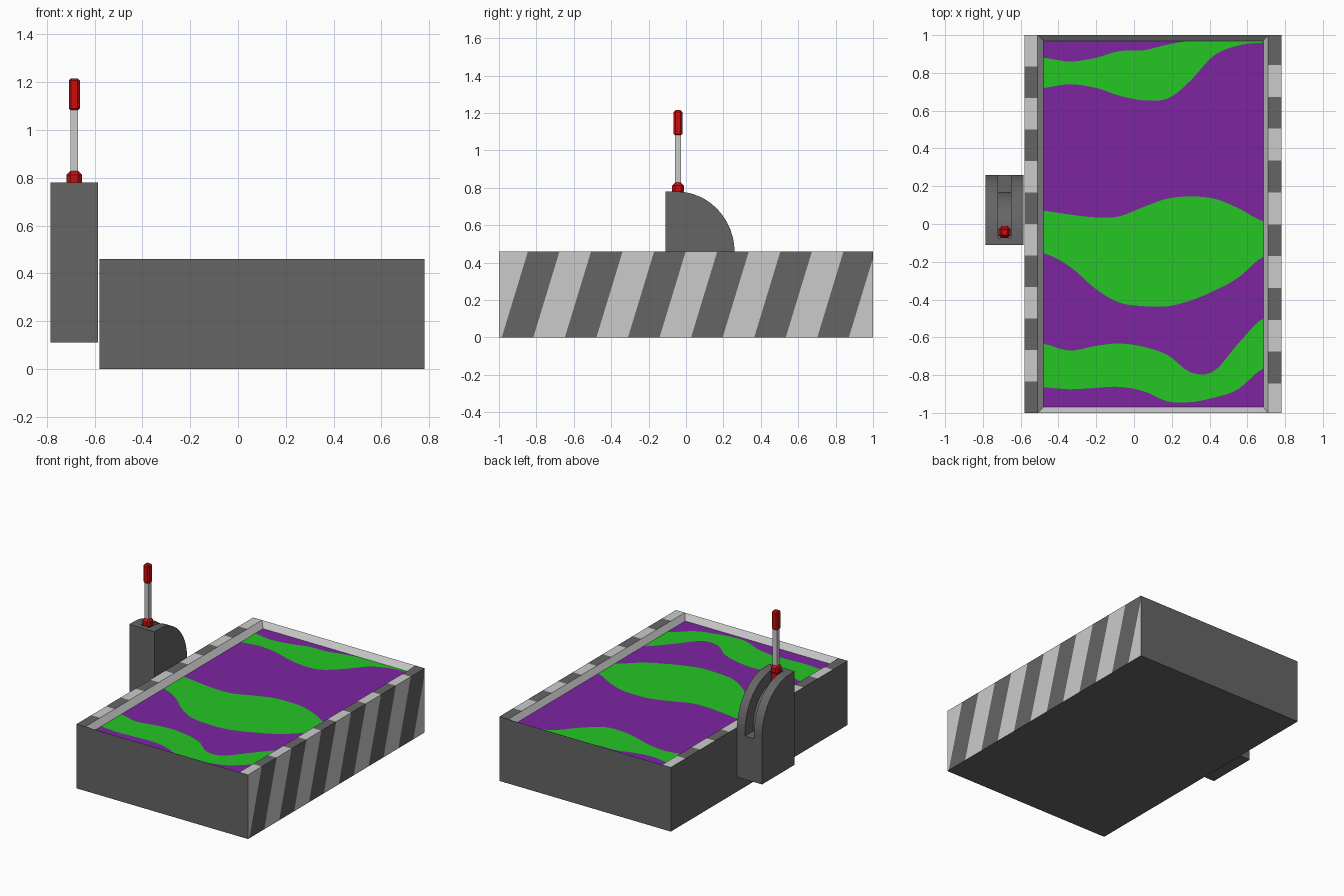
import bpy, bmesh, math
from mathutils import Vector

if "Cube" in bpy.data.objects:
    bpy.data.objects.remove(bpy.data.objects["Cube"])


def material(name, rgb):
    m = bpy.data.materials.new(name)
    m.diffuse_color = (*rgb, 1)
    m.use_nodes = True
    m.node_tree.nodes["Principled BSDF"].inputs["Base Color"].default_value = m.diffuse_color
    return m


DARK = material("dark grey", (0.13, 0.13, 0.13))
LIGHT = material("light grey", (0.6, 0.6, 0.6))
PURPLE = material("purple", (0.205, 0.018, 0.355))
GREEN = material("green", (0.018, 0.57, 0.018))
RED = material("red", (0.6, 0.004, 0.004))


def finish(name, bm, *mats, normals=True):
    if normals:
        bmesh.ops.recalc_face_normals(bm, faces=bm.faces)
    me = bpy.data.meshes.new(name)
    bm.to_mesh(me)
    bm.free()
    for m in mats:
        me.materials.append(m)
    ob = bpy.data.objects.new(name, me)
    bpy.context.collection.objects.link(ob)
    return ob


def box(name, x, y, z0, z1, half, mat, bevel=0):
    bm = bmesh.new()
    bmesh.ops.create_cube(bm, size=1)
    for v in bm.verts:
        v.co = (x + v.co.x * 2 * half, y + v.co.y * 2 * half,
                (z0 + z1) / 2 + v.co.z * (z1 - z0))
    if bevel:
        bmesh.ops.bevel(bm, geom=bm.edges[:], offset=bevel, segments=1, affect='EDGES')
    return finish(name, bm, mat)


def extrude_x(name, profile, x0, x1, mat):
    bm = bmesh.new()
    f = bm.faces.new([bm.verts.new((x0, y, z)) for y, z in profile])
    r = bmesh.ops.extrude_face_region(bm, geom=[f])
    bmesh.ops.translate(bm, vec=(x1 - x0, 0, 0),
                        verts=[g for g in r["geom"] if isinstance(g, bmesh.types.BMVert)])
    return finish(name, bm, mat)


# Tank: outer box with a flat rim on both long sides and sloping inner walls
X0, X1, TOP, POOL = -0.58, 0.78, 0.46, 0.418
RIM0, RIM1, IN0, IN1, INY = -0.51, 0.71, -0.48, 0.685, 0.97
bm = bmesh.new()


def loop(xa, xb, y, z):
    return [bm.verts.new(p) for p in ((xa, -y, z), (xb, -y, z), (xb, y, z), (xa, y, z))]


base, top = loop(X0, X1, 1, 0), loop(X0, X1, 1, TOP)
rim, inner = loop(RIM0, RIM1, 1, TOP), loop(IN0, IN1, INY, POOL)
bm.faces.new(base[::-1])
for i in (1, 3):
    j = (i + 1) % 4
    bm.faces.new((base[i], base[j], top[j], top[i]))
    bm.faces.new((top[i], top[j], rim[j], rim[i]))
bm.faces.new((base[0], base[1], top[1], rim[1], rim[0], top[0]))
bm.faces.new((base[2], base[3], top[3], rim[3], rim[2], top[2]))
for i in range(4):
    j = (i + 1) % 4
    bm.faces.new((rim[i], rim[j], inner[j], inner[i])).material_index = 1
bmesh.ops.recalc_face_normals(bm, faces=bm.faces)
# the open floor leaves orientation to be fixed by the outer bottom
bm.faces.ensure_lookup_table()
if bm.faces[0].normal.z > 0:
    bmesh.ops.reverse_faces(bm, faces=bm.faces[:])

# Hazard stripes: slanted on the right side and its rim, straight on the left rim
STEP, SLANT = 0.1687, 0.14 / TOP


def right_part(f):
    c = f.calc_center_median()
    return c.x > X1 - 1e-4 or (c.x > RIM1 and c.z > TOP - 1e-4 and f.normal.z > 0.99)


def left_part(f):
    c = f.calc_center_median()
    return c.x < RIM0 and c.z > TOP - 1e-4


def cut(test, co, no):
    faces = [f for f in bm.faces if test(f)]
    geom = set(faces)
    for f in faces:
        geom.update(f.edges)
        geom.update(f.verts)
    bmesh.ops.bisect_plane(bm, geom=list(geom), plane_co=co, plane_no=no, dist=1e-5)
    bm.normal_update()


for k in range(13):
    cut(right_part, (0, -0.845 + STEP * k, TOP), Vector((0, 1, -SLANT)))
for k in range(1, 12):
    cut(left_part, (0, 1 - k / 6, TOP), Vector((0, 1, 0)))
for f in bm.faces:
    c = f.calc_center_bounds()
    if right_part(f):
        # sample an interior point of the stripe
        p = f.calc_center_median()
        s = p.y - SLANT * (p.z - TOP)
        f.material_index = math.floor((s + 0.845) / STEP) % 2
    elif left_part(f):
        f.material_index = 1 - math.floor((1 - c.y) * 6) % 2
finish("tank", bm, DARK, LIGHT, normals=False)

# Liquid surface: purple and green bands between wavy borders
XS = [-0.48, -0.34, -0.2, -0.08, 0.05, 0.18, 0.3, 0.42, 0.55, 0.685]
WAVES = [
    [-0.865, -0.875, -0.868, -0.862, -0.885, -0.94, -0.943, -0.92, -0.875, -0.765],
    [-0.635, -0.67, -0.645, -0.633, -0.65, -0.695, -0.785, -0.78, -0.635, -0.5],
    [-0.155, -0.225, -0.345, -0.415, -0.435, -0.435, -0.405, -0.355, -0.285, -0.175],
    [0.07, 0.05, 0.035, 0.04, 0.09, 0.135, 0.145, 0.135, 0.085, 0.015],
    [0.72, 0.74, 0.72, 0.68, 0.655, 0.665, 0.76, 0.89, 0.945, 0.96],
    [0.88, 0.86, 0.88, 0.915, 0.92, 0.95, 0.97, 0.97, 0.97, 0.97],
]


def smooth(v, n=5):
    out = []
    for i in range(len(v) - 1):
        a, b, c, d = v[max(i - 1, 0)], v[i], v[i + 1], v[min(i + 2, len(v) - 1)]
        for s in range(n):
            t = s / n
            out.append(b + 0.5 * t * (c - a + t * (2*a - 5*b + 4*c - d + t * (3*(b - c) + d - a))))
    return out + [v[-1]]


def straight(v, n=5):
    return [a + (b - a) * s / n for a, b in zip(v, v[1:]) for s in range(n)] + [v[-1]]


xs = straight(XS)
rows = [[-INY] * len(xs)] + [[min(y, INY) for y in smooth(w)] for w in WAVES] + [[INY] * len(xs)]
bm = bmesh.new()
grid = [[bm.verts.new((x, y, POOL)) for x, y in zip(xs, r)] for r in rows]
for b in range(len(grid) - 1):
    lo, hi = grid[b], grid[b + 1]
    for i in range(len(xs) - 1):
        if max(hi[i].co.y - lo[i].co.y, hi[i+1].co.y - lo[i+1].co.y) > 1e-4:
            bm.faces.new((lo[i], lo[i+1], hi[i+1], hi[i])).material_index = b % 2
bmesh.ops.remove_doubles(bm, verts=bm.verts[:], dist=1e-5)
finish("liquid_surface", bm, PURPLE, GREEN, normals=False)


# Lever housing: rounded quadrant block with a curved slot
def arc(ry, rz, n=12):
    return [(-0.05 + ry * math.sin(math.pi / 2 * i / n),
             0.455 + rz * math.cos(math.pi / 2 * i / n)) for i in range(n + 1)]


housing = extrude_x("lever_housing",
                    [(-0.11, 0.11), (-0.11, 0.78)] + arc(0.31, 0.325) + [(0.26, 0.11)],
                    -0.785, -0.586, DARK)
slot = extrude_x("slot_cutter",
                 [(-0.075, 0.9), (-0.075, 0.69)] + arc(0.22, 0.235)
                 + [(0.17, 0.42), (0.4, 0.42), (0.4, 0.9)], -0.72, -0.65, DARK)
slot.hide_render = True
mod = housing.modifiers.new("slot", 'BOOLEAN')
mod.operation, mod.solver, mod.object = 'DIFFERENCE', 'EXACT', slot
bpy.context.view_layer.objects.active = housing
bpy.ops.object.modifier_apply(modifier="slot")
bpy.data.objects.remove(slot)

# Lever: socket in the slot, square rod and bevelled grip
LX, LY = -0.685, -0.043
box("lever_stem", LX, LY, 0.69, 0.79, 0.024, RED)
box("lever_socket", LX, LY, 0.765, 0.828, 0.032, RED, 0.016)
box("lever_rod", LX, LY, 0.82, 1.09, 0.0165, LIGHT)
box("lever_grip", LX, LY, 1.08, 1.215, 0.023, RED, 0.009)
